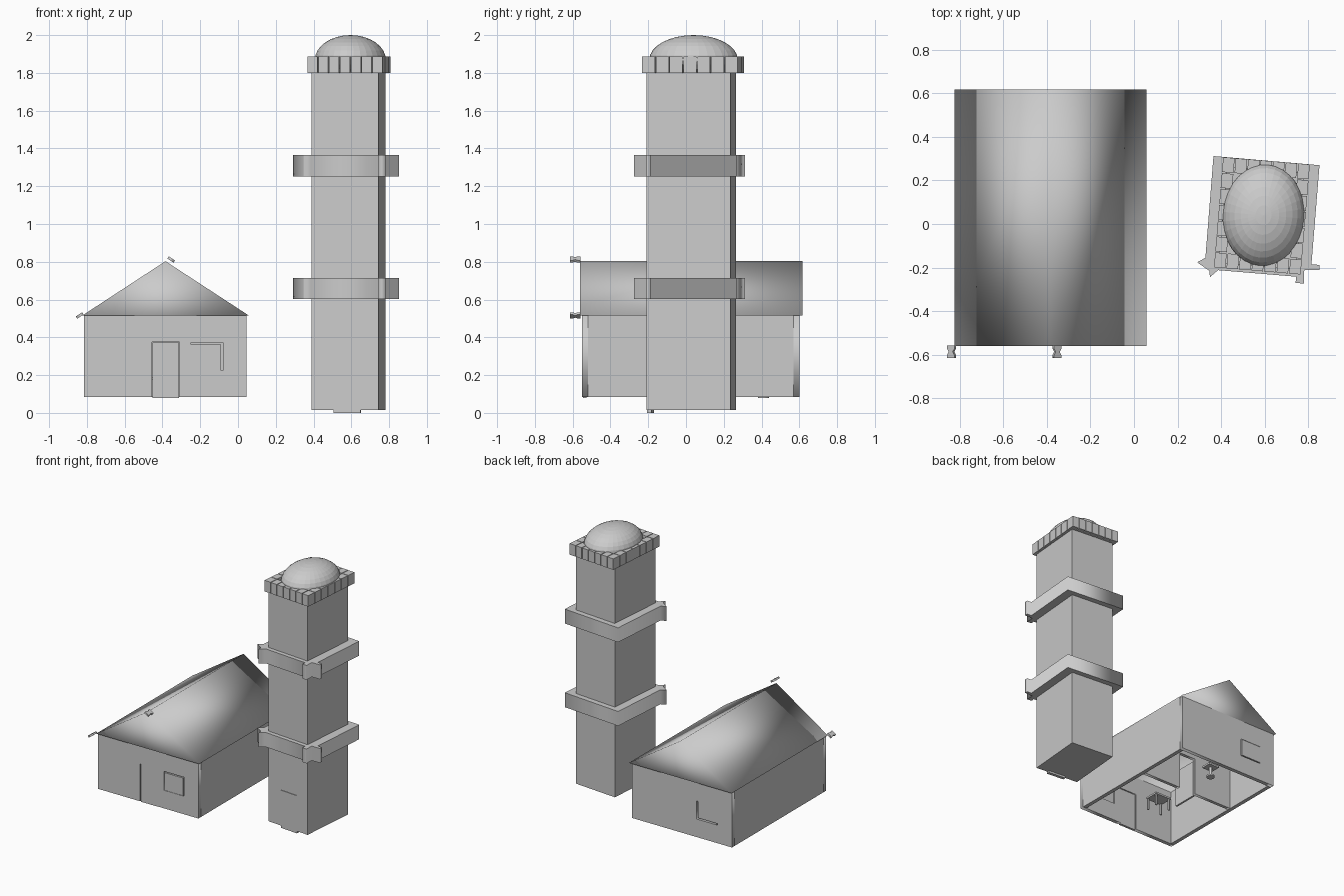
import bpy, bmesh, math
from mathutils import Matrix, Vector

if "Cube" in bpy.data.objects:
    bpy.data.objects.remove(bpy.data.objects["Cube"])

ROT = math.radians(-4.8)


def add_mesh(name, bm, loc=(0, 0, 0), rot=(0, 0, 0), smooth=False):
    me = bpy.data.meshes.new(name)
    for f in bm.faces:
        f.smooth = smooth
    bm.to_mesh(me)
    bm.free()
    ob = bpy.data.objects.new(name, me)
    ob.location, ob.rotation_euler = loc, rot
    bpy.context.collection.objects.link(ob)
    return ob


def box(name, loc, size, rot=(0, 0, 0)):
    bm = bmesh.new()
    bmesh.ops.create_cube(bm, size=1, matrix=Matrix.Diagonal((*size, 1)))
    return add_mesh(name, bm, loc, rot)


def span(name, lo, hi):
    lo, hi = Vector(lo), Vector(hi)
    return box(name, (lo + hi) / 2, hi - lo)


def prism(name, loops, depth, loc, rot=(0, 0, 0)):
    """Filled outline with holes, extruded symmetrically."""
    cu = bpy.data.curves.new(name, 'CURVE')
    cu.dimensions, cu.fill_mode, cu.extrude = '2D', 'BOTH', depth / 2
    for pts in loops:
        sp = cu.splines.new('POLY')
        sp.points.add(len(pts) - 1)
        for p, (x, y) in zip(sp.points, pts):
            p.co = (x, y, 0, 1)
        sp.use_cyclic_u = True
    tmp = bpy.data.objects.new(name, cu)
    bpy.context.collection.objects.link(tmp)
    dg = bpy.context.evaluated_depsgraph_get()
    me = bpy.data.meshes.new_from_object(tmp.evaluated_get(dg))
    bpy.data.objects.remove(tmp)
    ob = bpy.data.objects.new(name, me)
    ob.location, ob.rotation_euler = loc, rot
    bpy.context.collection.objects.link(ob)
    return ob


def rect(x0, y0, x1, y1):
    return [(x0, y0), (x1, y0), (x1, y1), (x0, y1)]


# House walls: front and back with openings, plain sides, partition
X0, X1, Y0, Y1, Z0, Z1, T = -0.815, 0.045, -0.55, 0.60, 0.085, 0.515, 0.03
UP = (math.pi / 2, 0, 0)


def door_wall(x0, x1, top):
    return [(x0, Z0), (-0.455, Z0), (-0.455, 0.375), (-0.31, 0.375),
            (-0.31, Z0), (x1, Z0), (x1, top), (x0, top)]


prism("front_wall", [door_wall(X0, X1, Z1), rect(-0.25, 0.225, -0.08, 0.372)], T, (0, Y0 + T / 2, 0), UP)
prism("back_wall", [rect(X0, Z0, X1, Z1), rect(-0.69, 0.225, -0.51, 0.365)], T, (0, Y1 - T / 2, 0), UP)
prism("partition", [door_wall(X0 + T, X1 - T, Z1)], 0.025, (0, 0.135, 0), UP)
span("left_wall", (X0, Y0 + T, Z0), (X0 + T, Y1 - T, Z1))
span("right_wall", (X1 - T, Y0 + T, Z0), (X1, Y1 - T, Z1))

# Doors and window panes
span("front_door", (-0.452, Y0 + 0.006, 0.08), (-0.313, Y0 + 0.024, 0.372))
span("inner_door", (-0.475, -0.08, Z0), (-0.46, 0.12, 0.37))
span("front_window_pane", (-0.25, Y0 + 0.003, 0.225), (-0.09, Y0 + 0.02, 0.362))
span("back_window_pane", (-0.69, Y1 - 0.02, 0.235), (-0.52, Y1 - 0.003, 0.365))

# Smooth-shaded gable roof
bm = bmesh.new()
prof = [(-0.825, 0.515), (0.058, 0.515), (-0.384, 0.803)]
a = [bm.verts.new((x, -0.56, z)) for x, z in prof]
b = [bm.verts.new((x, 0.618, z)) for x, z in prof]
bm.faces.new(a)
bm.faces.new(b[::-1])
for i in range(3):
    j = (i + 1) % 3
    bm.faces.new((a[j], a[i], b[i], b[j]))
bmesh.ops.recalc_face_normals(bm, faces=bm.faces[:])
add_mesh("roof", bm, smooth=True)

# Small carved finials on the front gable
bow = [(-0.02, -0.028), (0.02, -0.028), (0.02, -0.015), (0.011, 0), (0.02, 0.015),
       (0.02, 0.028), (-0.02, 0.028), (-0.02, 0.015), (-0.011, 0), (-0.02, -0.015)]
for name, x, z, tilt in (("ridge_finial", -0.354, 0.812, 33), ("eave_finial", -0.838, 0.516, -33)):
    prism(name, [bow], 0.014, (x, -0.587, z), (0, math.radians(tilt), 0))

# Table in the front room
box("table_top", (-0.40, -0.20, 0.18), (0.14, 0.11, 0.014))
for sx in (-1, 1):
    for sy in (-1, 1):
        box("table_leg", (-0.40 + sx * 0.06, -0.20 + sy * 0.045, 0.129), (0.012, 0.012, 0.09))

# Pedestal stand in the back room
box("stand_top", (-0.38, 0.41, 0.165), (0.09, 0.08, 0.014))
for name, r, z, h in (("stand_post", 0.012, 0.125, 0.07), ("stand_base", 0.03, 0.085, 0.012)):
    bm = bmesh.new()
    bmesh.ops.create_cone(bm, cap_ends=True, segments=16, radius1=r, radius2=r, depth=h)
    add_mesh(name, bm, (-0.38, 0.41, z))

# Tower shaft and door
C = Vector((0.585, 0.0275, 0))
W, L = 0.357, 0.447
box("tower_shaft", C + Vector((0, 0, 0.908)), (W, L, 1.786), (0, 0, ROT))
spin = Matrix.Rotation(ROT, 3, 'Z')
box("tower_door", C + spin @ Vector((0.011, -L / 2 + 0.008, 0.146)), (0.145, 0.024, 0.292), (0, 0, ROT))

# Two timber bands with overshooting front corners
outer = [(0.365, 0.312), (0.852, 0.270), (0.815, -0.185), (0.852, -0.188), (0.852, -0.212),
         (0.782, -0.212), (0.780, -0.274), (0.742, -0.270), (0.745, -0.242), (0.386, -0.212),
         (0.349, -0.244), (0.346, -0.215), (0.290, -0.176), (0.328, -0.155)]
inner = [tuple((C + spin @ Vector((x, y, 0))).xy)
         for x, y in rect(-W / 2, -L / 2, W / 2, L / 2)]
for name, z in (("lower_band", 0.659), ("upper_band", 1.308)):
    prism(name, [outer, inner], 0.112, (0, 0, z))

# Battlement blocks around the top
B = Vector((0.5875, 0.0375, 0))
n, bw, bl, gap = 7, 0.404, 0.512, 0.005
sx, sy = bw / n, bl / n
for i in range(n):
    for j in range(n):
        if i in (0, n - 1) or j in (0, n - 1):
            p = Vector(((i - 3) * sx, (j - 3) * sy, 1.843))
            box("battlement", B + spin @ p, (sx - gap, sy - gap, 0.086), (0, 0, ROT))

# Flattened dome
bm = bmesh.new()
bmesh.ops.create_uvsphere(bm, u_segments=32, v_segments=16, radius=1,
                          matrix=Matrix.Diagonal((0.188, 0.235, 0.13, 1)))
add_mesh("dome", bm, (0.595, 0.04, 1.87), (0, 0, ROT))
